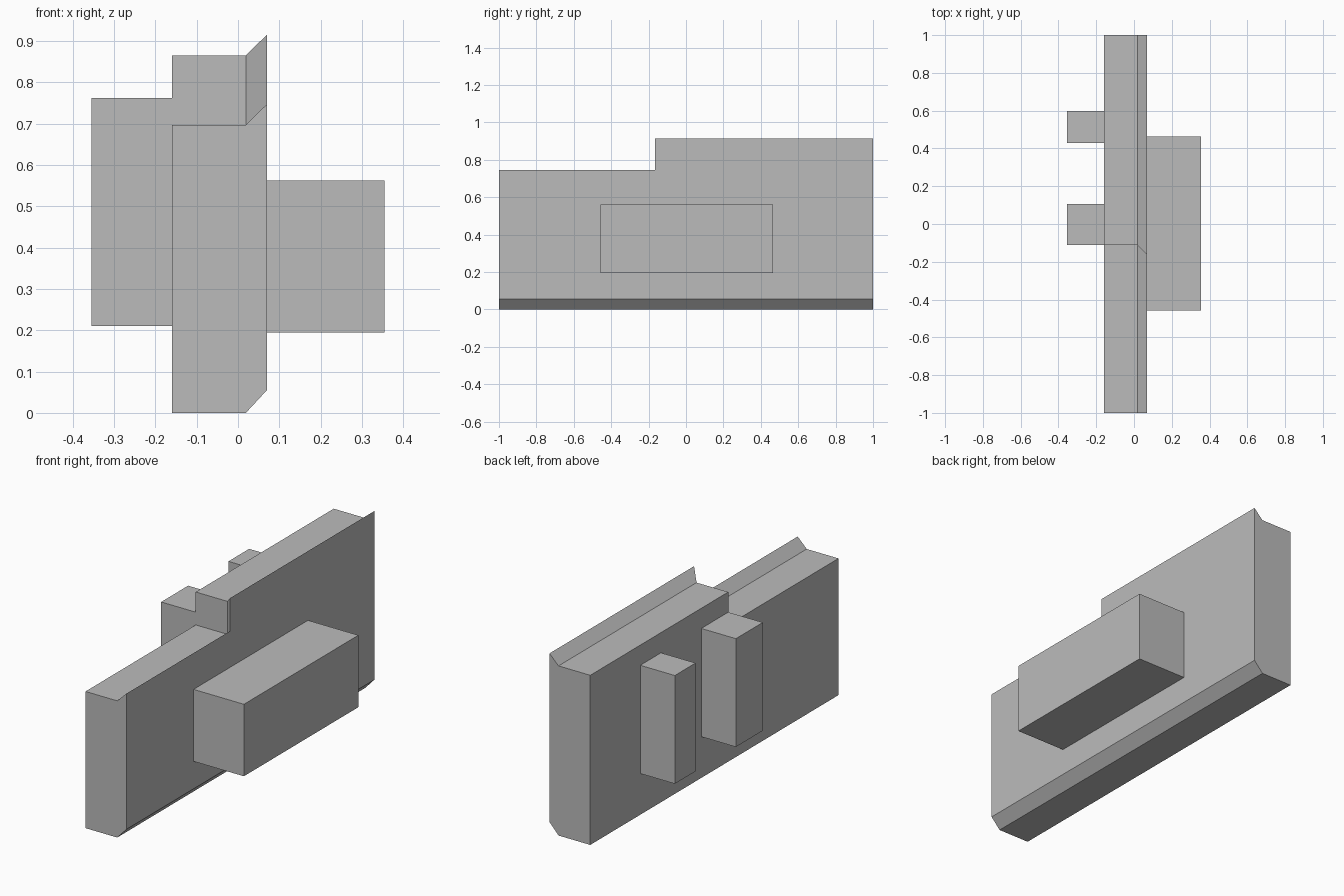
import bpy
import bmesh

cube = bpy.data.objects.get("Cube")
if cube:
    bpy.data.objects.remove(cube, do_unlink=True)

GREY = (0.5, 0.5, 0.5, 1.0)
grey = bpy.data.materials.new("plain_grey")
grey.use_nodes = True
grey.diffuse_color = GREY
grey.node_tree.nodes["Principled BSDF"].inputs["Base Color"].default_value = GREY


def finish(bm, name):
    bmesh.ops.recalc_face_normals(bm, faces=bm.faces)
    mesh = bpy.data.meshes.new(name)
    bm.to_mesh(mesh)
    bm.free()
    mesh.materials.append(grey)
    obj = bpy.data.objects.new(name, mesh)
    bpy.context.collection.objects.link(obj)


def loft(name, sections):
    """Skin matching (x, outline) sections, where each outline lists (y, z)."""
    bm = bmesh.new()
    rings = [[bm.verts.new((x, y, z)) for y, z in outline] for x, outline in sections]
    for a, b in zip(rings, rings[1:]):
        for i in range(len(a)):
            j = (i + 1) % len(a)
            bm.faces.new((a[i], a[j], b[j], b[i]))
    bm.faces.new(rings[0])
    bm.faces.new(rings[-1])
    finish(bm, name)


def block(name, xs, ys, zs):
    outline = [(ys[0], zs[0]), (ys[1], zs[0]), (ys[1], zs[1]), (ys[0], zs[1])]
    loft(name, [(x, outline) for x in xs])


def stepped(step_y, bottom, low, high):
    return [(-1, bottom), (1, bottom), (1, high),
            (step_y, high), (step_y, low), (-1, low)]


# Stepped slab: its outer edge slants up and forward to a sharp lip
inner = stepped(-0.112, 0, 0.697, 0.865)
outer = stepped(-0.165, 0.055, 0.747, 0.915)
loft("stepped_slab", [(-0.16, inner), (0.019, inner), (0.07, outer)])

# Wide block on the left face
block("side_block", (0.07, 0.354), (-0.458, 0.464), (0.195, 0.562))

# Two upright posts on the right face
block("front_post", (-0.355, -0.16), (-0.112, 0.105), (0.21, 0.762))
block("back_post", (-0.355, -0.16), (0.43, 0.597), (0.21, 0.762))
